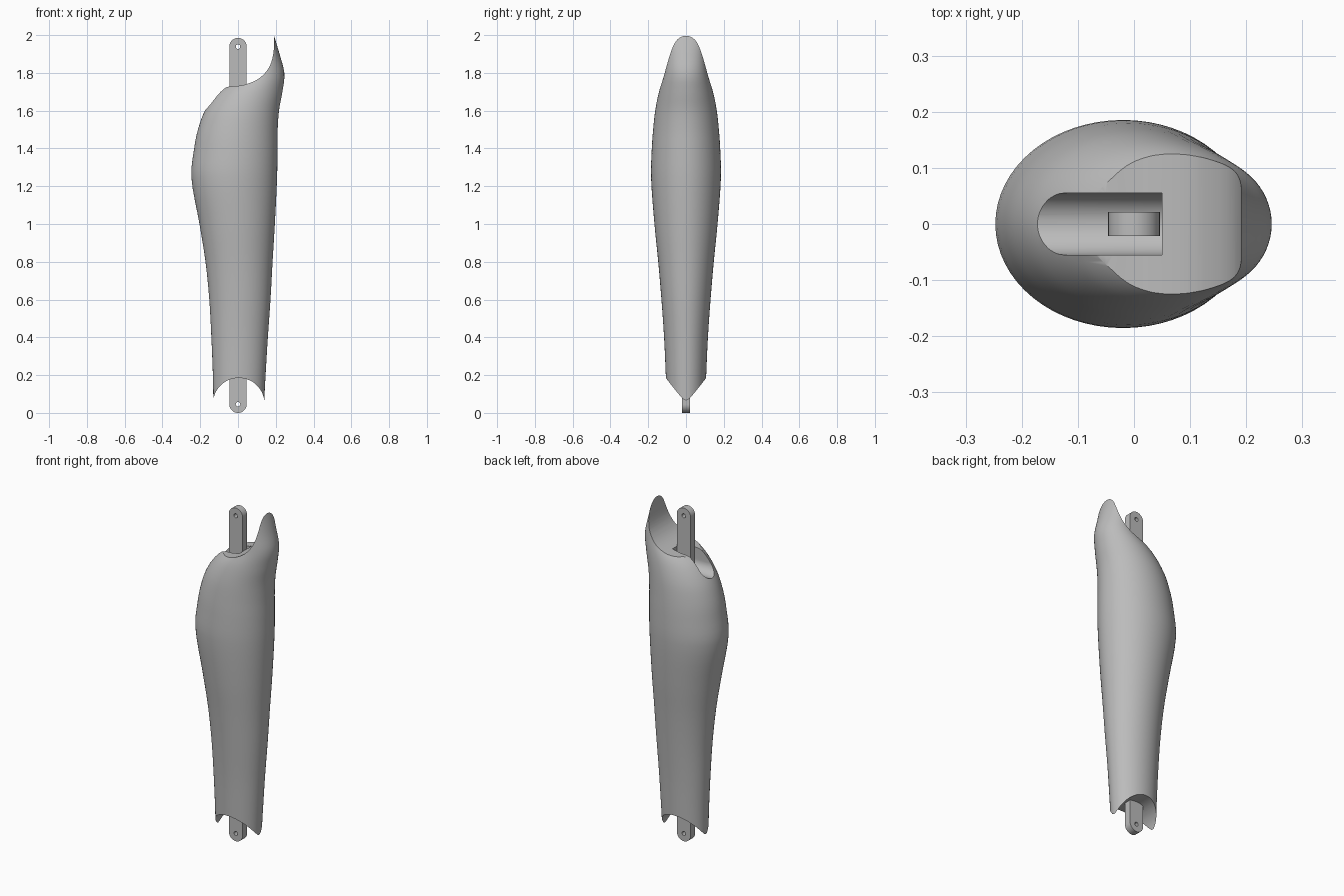
import bpy, bmesh, math
from mathutils import Vector

if "Cube" in bpy.data.objects:
    bpy.data.objects.remove(bpy.data.objects["Cube"])

grey = bpy.data.materials.new("plain grey")
grey.use_nodes = True
grey.diffuse_color = (0.5, 0.5, 0.5, 1)
grey.node_tree.nodes["Principled BSDF"].inputs["Base Color"].default_value = (0.5, 0.5, 0.5, 1)


def finish(name, bm):
    bmesh.ops.recalc_face_normals(bm, faces=bm.faces)
    mesh = bpy.data.meshes.new(name)
    bm.to_mesh(mesh)
    bm.free()
    mesh.materials.append(grey)
    obj = bpy.data.objects.new(name, mesh)
    bpy.context.collection.objects.link(obj)
    return obj


def extrude(name, profile, place, start, end):
    """Extrude a 2D outline; place(u, v, depth) gives the 3D point."""
    bm = bmesh.new()
    rings = [[bm.verts.new(place(u, v, d)) for u, v in profile] for d in (start, end)]
    bm.faces.new(rings[0])
    bm.faces.new(rings[1])
    n = len(profile)
    for i in range(n):
        j = (i + 1) % n
        bm.faces.new((rings[0][i], rings[0][j], rings[1][j], rings[1][i]))
    return finish(name, bm)


def along_y(u, v, d):
    return (u, d, v)


def along_x(u, v, d):
    return (d, u, v)


def arc(cx, cz, rx, rz, a0, a1, steps):
    angles = [math.radians(a0 + (a1 - a0) * i / steps) for i in range(steps + 1)]
    return [(cx + rx * math.cos(a), cz + rz * math.sin(a)) for a in angles]


def smooth(points, steps):
    """Catmull-Rom through points, using the first coordinate's own spacing."""
    pts = [Vector(p) for p in points]
    out = []
    for i in range(len(pts) - 1):
        p, q = pts[i], pts[i + 1]
        before, after = pts[max(i - 1, 0)], pts[min(i + 2, len(pts) - 1)]
        gap = (q - p).length
        m0 = (q - before) * gap / max((q - before).length, 1e-6)
        m1 = (after - p) * gap / max((after - p).length, 1e-6)
        for s in range(steps):
            t = s / steps
            out.append((2*t**3 - 3*t**2 + 1) * p + (t**3 - 2*t**2 + t) * m0
                       + (3*t**2 - 2*t**3) * q + (t**3 - t**2) * m1)
    return out + [pts[-1]]


def cut(target, cutter):
    cutter.hide_render = True
    mod = target.modifiers.new("cut", "BOOLEAN")
    mod.operation = "DIFFERENCE"
    mod.solver = "EXACT"
    mod.object = cutter
    bpy.context.view_layer.objects.active = target
    bpy.ops.object.modifier_apply(modifier=mod.name)
    bpy.data.objects.remove(cutter)


def shade(obj, degrees):
    bpy.ops.object.select_all(action="DESELECT")
    obj.select_set(True)
    bpy.context.view_layer.objects.active = obj
    bpy.ops.object.shade_smooth_by_angle(angle=math.radians(degrees))


# Shin shell: lofted oval sections (height, right edge, left edge, half depth)
sections = [
    (0.03, -0.13, 0.137, 0.10), (0.2, -0.133, 0.146, 0.107), (0.4, -0.141, 0.158, 0.116),
    (0.6, -0.152, 0.172, 0.13), (0.8, -0.172, 0.183, 0.147), (1.0, -0.204, 0.195, 0.167),
    (1.25, -0.247, 0.207, 0.185), (1.4, -0.232, 0.209, 0.181), (1.5, -0.212, 0.21, 0.174),
    (1.6, -0.175, 0.217, 0.163), (1.7, -0.105, 0.235, 0.143), (1.8, 0.02, 0.245, 0.113),
    (1.9, 0.08, 0.22, 0.098), (2.0, 0.11, 0.19, 0.09), (2.05, 0.12, 0.175, 0.08)]
SIDES = 64
bm = bmesh.new()
rings = []
for z, lo, hi, depth in smooth([Vector(s) for s in sections], 4):
    outline = arc((lo + hi) / 2, 0, (hi - lo) / 2, depth, 0, 360, SIDES)[:-1]
    rings.append([bm.verts.new((x, y, z)) for x, y in outline])
for a, b in zip(rings, rings[1:]):
    for i in range(SIDES):
        j = (i + 1) % SIDES
        bm.faces.new((a[i], a[j], b[j], b[i]))
bm.faces.new(rings[0])
bm.faces.new(rings[-1])
shell = finish("shin_shell", bm)

# Knee opening: a sweeping scoop that leaves a tall tongue on one side
scoop = smooth([Vector(p) for p in (
    (0.19, 2.1), (0.191, 1.96), (0.188, 1.91), (0.175, 1.853), (0.15, 1.808),
    (0.11, 1.77), (0.05, 1.742), (0, 1.731), (-0.05, 1.727), (-0.09, 1.71))], 4)
scoop = [tuple(p) for p in scoop] + [(-0.4, 1.7), (-0.4, 2.1)]
cut(shell, extrude("knee_cutter", scoop, along_y, -0.4, 0.4))

# Ankle opening: an arch through the lower end
arch = arc(0.004, 0.05, 0.136, 0.135, 0, 180, 40) + [(-0.4, 0.05), (-0.4, -0.1), (0.4, -0.1), (0.4, 0.05)]
cut(shell, extrude("ankle_cutter", arch, along_y, -0.4, 0.4))

# Round-bottomed slot beside the knee joint
slot = arc(0, 1.66, 0.055, 0.055, 180, 360, 24) + [(0.055, 2.1), (-0.055, 2.1)]
cut(shell, extrude("slot_cutter", slot, along_x, -0.4, 0.05))
shade(shell, 30)

# Inner strut with rounded ends and a pin hole at each end
TOP, HALF = 1.985, 0.046
strut_outline = (arc(0, TOP - HALF, HALF, HALF, 0, 180, 24)
                 + arc(0, HALF, HALF, HALF, 180, 360, 24))
strut = extrude("inner_strut", strut_outline, along_y, -0.021, 0.021)
for z in (HALF, TOP - HALF):
    hole = arc(0, z, 0.012, 0.012, 0, 360, 20)[:-1]
    cut(strut, extrude("pin_cutter", hole, along_y, -0.1, 0.1))
shade(strut, 30)
